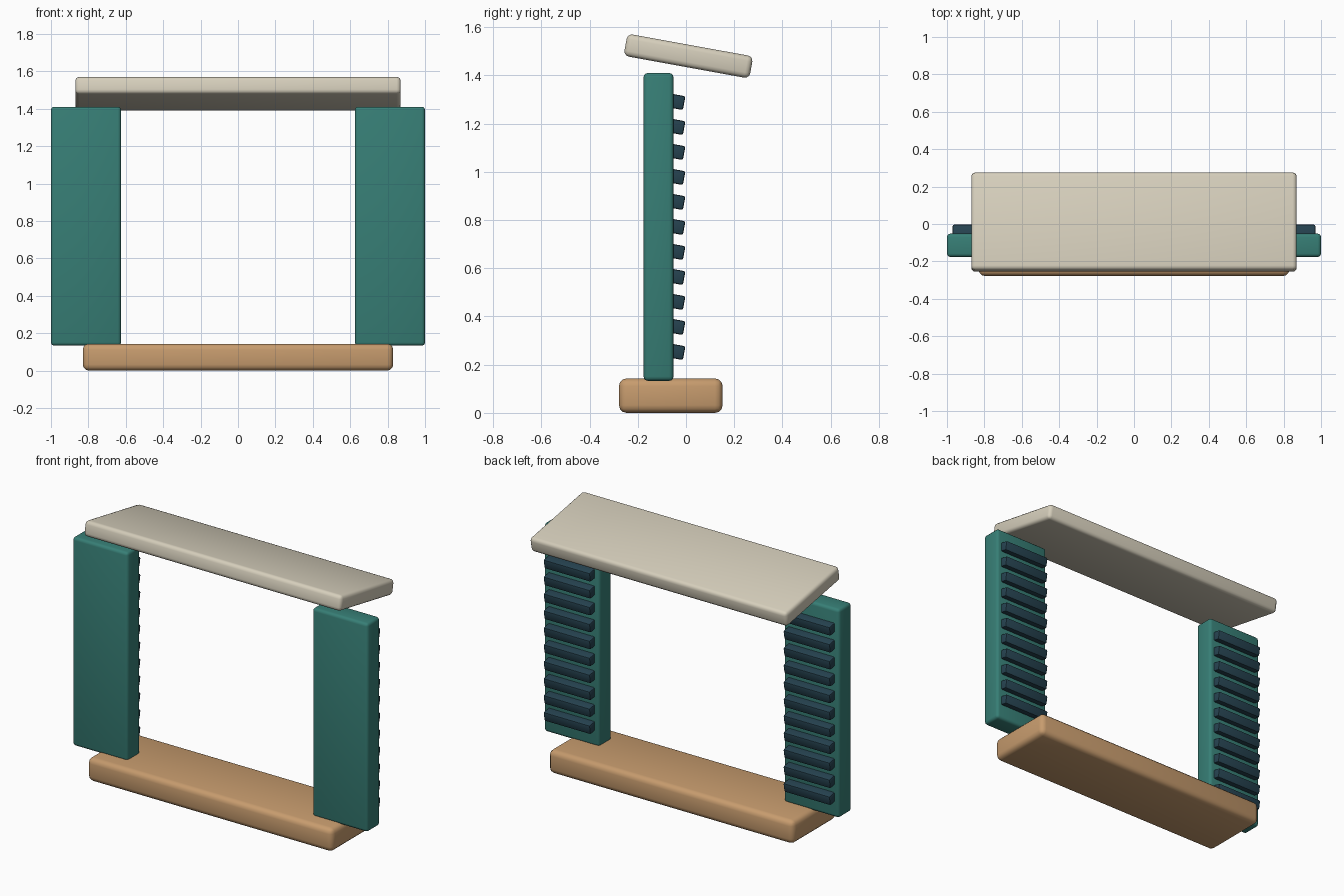
import bpy
from math import radians

cube = bpy.data.objects.get("Cube")
if cube:
    bpy.data.objects.remove(cube, do_unlink=True)


def make_material(name, rgb):
    mat = bpy.data.materials.new(name)
    mat.use_nodes = True
    color = (*rgb, 1)
    mat.diffuse_color = color
    mat.node_tree.nodes["Principled BSDF"].inputs["Base Color"].default_value = color
    return mat


def rounded_box(name, size, center, mat, radius, segments=3, tilt=0):
    bpy.ops.mesh.primitive_cube_add(size=1)
    ob = bpy.context.object
    ob.name = name
    ob.scale = size
    bpy.ops.object.transform_apply(location=False, rotation=False, scale=True)
    ob.location = center
    ob.rotation_euler.x = radians(tilt)
    ob.data.materials.append(mat)
    bevel = ob.modifiers.new("Rounded edges", 'BEVEL')
    bevel.width = radius
    bevel.segments = segments
    bpy.ops.object.modifier_apply(modifier=bevel.name)
    bpy.ops.object.shade_smooth_by_angle(angle=radians(35))
    return ob


tan = make_material("tan wood", (0.57, 0.33, 0.155))
teal = make_material("teal paint", (0.038, 0.21, 0.18))
cream = make_material("cream", (0.67, 0.62, 0.50))
navy = make_material("dark blue slats", (0.019, 0.055, 0.08))

# Sill at the bottom and sloping canopy at the top
rounded_box("sill", (1.66, 0.43, 0.143), (0, -0.063, 0.0715), tan, 0.032)
rounded_box("canopy", (1.74, 0.53, 0.093), (0, 0.01, 1.48), cream, 0.022, tilt=-10.3)

# Shutter panels, each with a stack of tilted slats on the back
SLATS = 11
for side, sign in (("left", 1), ("right", -1)):
    x = sign * 0.8125
    rounded_box(f"{side}_shutter", (0.375, 0.124, 1.277), (x, -0.114, 0.7715), teal, 0.018)
    for i in range(SLATS):
        z = 0.255 + i * 0.1037
        rounded_box(f"{side}_slat_{i + 1}", (0.315, 0.08, 0.058), (x, -0.047, z),
                    navy, 0.008, segments=2, tilt=-10.3)
